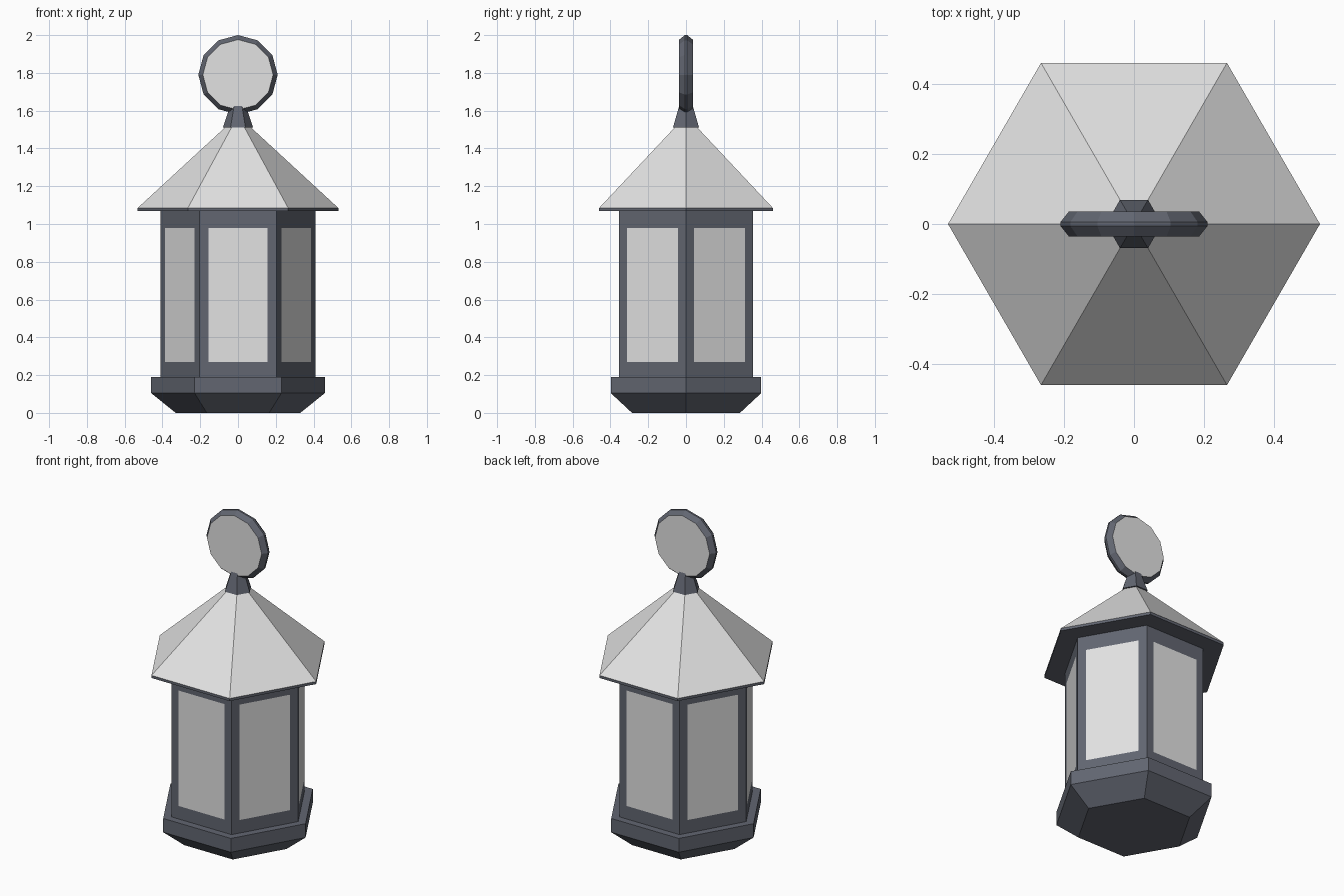
import bpy, bmesh, math
from mathutils import Matrix

if "Cube" in bpy.data.objects:
    bpy.data.objects.remove(bpy.data.objects["Cube"])

def material(name, rgb):
    m = bpy.data.materials.new(name)
    m.diffuse_color = (*rgb, 1.0)
    m.use_nodes = True
    m.node_tree.nodes["Principled BSDF"].inputs["Base Color"].default_value = m.diffuse_color
    return m

IRON = material("dark slate iron", (0.122, 0.133, 0.165))
PALE = material("pale grey", (0.76, 0.76, 0.76))

def stack(name, sides, rings, pale=None, edit=None, matrix=None):
    """Closed flat-faced solid from (radius, z) rings; 'pale' picks light faces."""
    bm = bmesh.new()
    loops = [[bm.verts.new((r * math.cos(2 * math.pi * i / sides),
                            r * math.sin(2 * math.pi * i / sides), z))
              for i in range(sides)] for r, z in rings]
    for a, b in zip(loops, loops[1:]):
        for i in range(sides):
            j = (i + 1) % sides
            bm.faces.new((a[i], a[j], b[j], b[i]))
    bm.faces.new(loops[0][::-1])
    bm.faces.new(loops[-1])
    bm.normal_update()
    if edit:
        edit(bm)
    if pale:
        for f in bm.faces:
            if pale(f):
                f.material_index = 1
    if matrix:
        bm.transform(matrix)
    me = bpy.data.meshes.new(name)
    bm.to_mesh(me)
    bm.free()
    me.materials.append(IRON)
    me.materials.append(PALE)
    ob = bpy.data.objects.new(name, me)
    bpy.context.collection.objects.link(ob)
    return ob

# Base: tapered foot with a straight band
stack("base", 6, [(0.33, 0.0), (0.46, 0.105), (0.46, 0.19)])

# Body: hexagonal frame with an inset window on every side
def cut_windows(bm):
    sides = [f for f in bm.faces if abs(f.normal.z) < 0.5]
    bmesh.ops.inset_individual(bm, faces=sides, thickness=0.07)
    for f in sides:
        f.material_index = 1
        mid = f.calc_center_median().z
        for v in f.verts:
            v.co.z = 0.98 if v.co.z > mid else 0.27

stack("lantern_body", 6, [(0.41, 0.19), (0.41, 1.07)], edit=cut_windows)

# Roof: pale slopes over a thin dark eave
stack("roof", 6, [(0.532, 1.068), (0.532, 1.084), (0.07, 1.51)],
      pale=lambda f: f.normal.z > 0.2)

# Neck
stack("neck", 6, [(0.08, 1.51), (0.04, 1.63)])

# Top disc: twelve-sided, bevelled dark rim and pale faces front and back
stack("top_disc", 12, [(0.186, -0.036), (0.21, -0.006), (0.21, 0.006), (0.186, 0.036)],
      pale=lambda f: len(f.verts) > 4,
      matrix=Matrix.Translation((0, 0, 1.79)) @ Matrix.Rotation(math.pi / 2, 4, 'X'))
